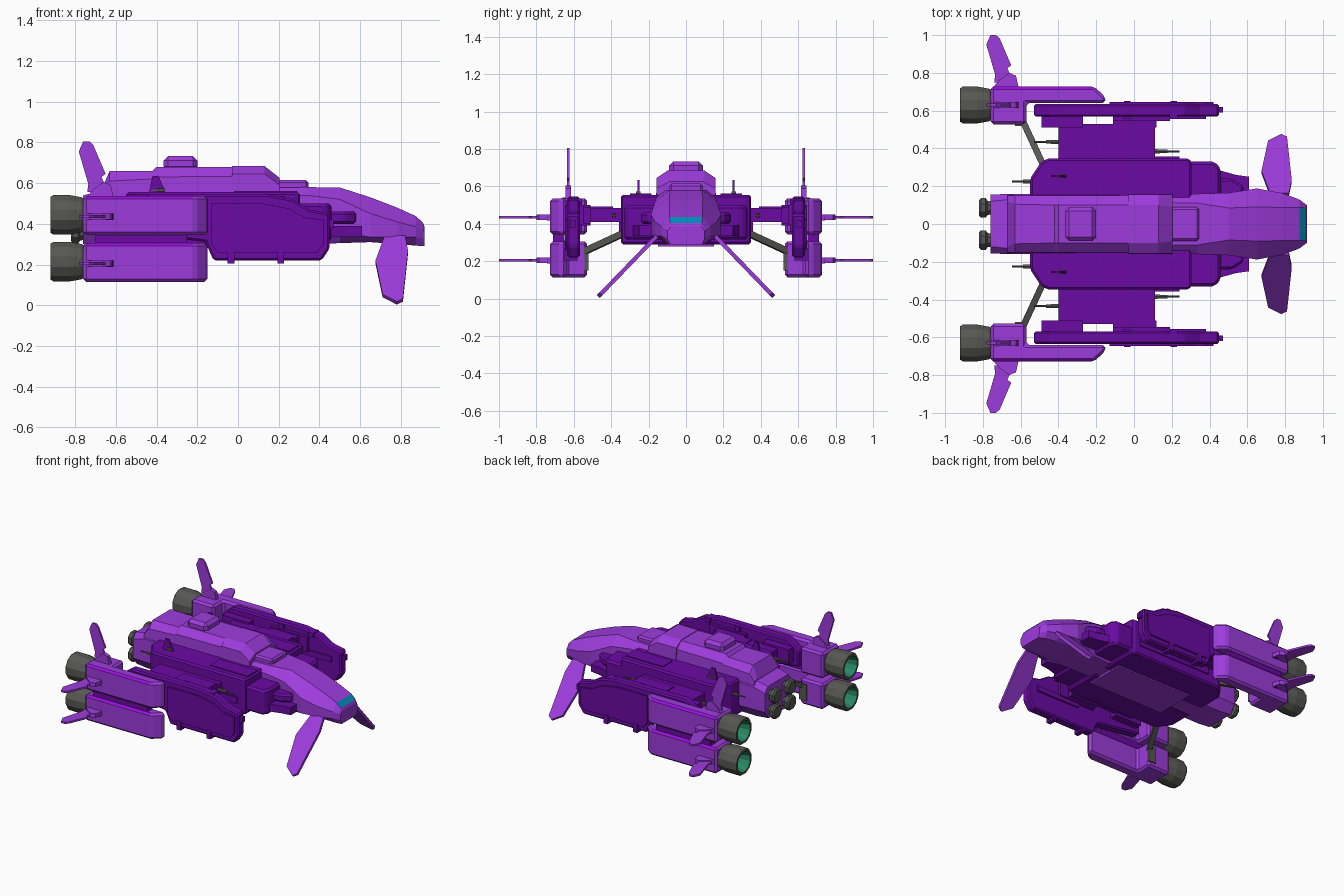
import bpy, bmesh, math
from mathutils import Vector

X, Y, Z = Vector((1, 0, 0)), Vector((0, 1, 0)), Vector((0, 0, 1))


def material(name, rgb):
    m = bpy.data.materials.new(name)
    m.diffuse_color = (*rgb, 1)
    return m


LIGHT = material("light purple", (0.34, 0.045, 0.72))
DARK = material("dark purple", (0.145, 0.003, 0.37))
VIVID = material("vivid violet", (0.33, 0.004, 0.76))
GREY = material("gunmetal grey", (0.095, 0.095, 0.085))
GREEN = material("engine green", (0.02, 0.24, 0.13))
CYAN = material("visor cyan", (0.0, 0.28, 0.5))


def loft(name, rings, mats, bevel=0.0, mirror=True, rule=None, normal_rule=None):
    """Skin a list of equal rings, cap both ends, optionally bevel and mirror over y."""
    bm = bmesh.new()
    vs = [[bm.verts.new(p) for p in r] for r in rings]
    n = len(rings[0])
    for i in range(len(vs) - 1):
        for j in range(n):
            k = (j + 1) % n
            f = bm.faces.new((vs[i][j], vs[i][k], vs[i + 1][k], vs[i + 1][j]))
            if rule:
                f.material_index = rule(i, j)
    bm.faces.new(vs[0])
    end = bm.faces.new(vs[-1])
    if rule:
        end.material_index = rule(len(vs) - 1, -1)
    bmesh.ops.recalc_face_normals(bm, faces=bm.faces)
    if bevel:
        edges = [e for e in bm.edges if e.calc_face_angle(0) > 0.5]
        bmesh.ops.bevel(bm, geom=edges, offset=bevel, segments=1, affect='EDGES', clamp_overlap=True)
    if normal_rule:
        bm.normal_update()
        for f in bm.faces:
            f.material_index = normal_rule(f.normal)
    me = bpy.data.meshes.new(name)
    bm.to_mesh(me)
    bm.free()
    for m in mats:
        me.materials.append(m)
    ob = bpy.data.objects.new(name, me)
    bpy.context.collection.objects.link(ob)
    if mirror:
        mod = ob.modifiers.new("mirror", 'MIRROR')
        mod.use_axis = (False, True, False)
    return ob


def prism(name, pts, v, lo, hi, mat, bevel=0.0, o=(0, 0, 0), **kw):
    """Outline in the plane of x and v, extruded along their normal from lo to hi."""
    w, o = X.cross(v), Vector(o)
    rings = [[o + X * a + v * b + w * c for a, b in pts] for c in (lo, hi)]
    mats = mat if isinstance(mat, list) else [mat]
    return loft(name, rings, mats, bevel, **kw)


def box(name, x0, x1, y0, y1, z0, z1, mat, bevel=0.0, mirror=True):
    return prism(name, [(x0, y0), (x1, y0), (x1, y1), (x0, y1)], Y, z0, z1, mat, bevel, mirror=mirror)


def lathe(name, profile, y, z, sides, mats, rule=None):
    """Turn an (x, radius) profile around a line along x."""
    rings = []
    for x, r in profile:
        angles = [math.tau * (k + 0.5) / sides for k in range(sides)]
        rings.append([Vector((x, y + r * math.cos(a), z + r * math.sin(a))) for a in angles])
    return loft(name, rings, mats, rule=rule)


def sections(name, table, mats, rule=None):
    """Loft symmetric cross-sections: x followed by half-width, height pairs from top down."""
    rings = []
    for x, *wz in table:
        half = [(wz[k], wz[k + 1]) for k in range(0, len(wz), 2)]
        rings.append([Vector((x, w, z)) for w, z in half] + [Vector((x, -w, z)) for w, z in reversed(half)])
    return loft(name, rings, mats, mirror=False, rule=rule)


# Main hull with pointed nose; the sloped front of the nose is the visor
sections("hull", [
    (-0.76, 0.12, 0.54, 0.155, 0.50, 0.155, 0.36, 0.11, 0.30),
    (-0.66, 0.13, 0.565, 0.16, 0.53, 0.16, 0.36, 0.11, 0.29),
    (0.34, 0.11, 0.58, 0.16, 0.54, 0.16, 0.36, 0.11, 0.30),
    (0.50, 0.085, 0.578, 0.165, 0.52, 0.165, 0.36, 0.12, 0.305),
    (0.65, 0.09, 0.53, 0.188, 0.45, 0.185, 0.335, 0.12, 0.31),
    (0.78, 0.088, 0.48, 0.165, 0.41, 0.165, 0.335, 0.11, 0.30),
    (0.875, 0.088, 0.437, 0.13, 0.385, 0.13, 0.335, 0.10, 0.293),
    (0.908, 0.085, 0.405, 0.105, 0.37, 0.105, 0.325, 0.09, 0.29),
    (0.917, 0.08, 0.385, 0.10, 0.36, 0.10, 0.32, 0.085, 0.29)],
    [LIGHT, CYAN], rule=lambda i, j: int(i == 6 and j == 7))

# Raised deck, collar, canopy and roof hatch
sections("upper_deck", [
    (-0.67, 0.12, 0.57, 0.15, 0.56, 0.155, 0.53),
    (-0.63, 0.105, 0.66, 0.15, 0.61, 0.155, 0.53),
    (-0.42, 0.10, 0.66, 0.15, 0.62, 0.155, 0.53),
    (-0.40, 0.10, 0.68, 0.15, 0.63, 0.155, 0.53),
    (0.13, 0.10, 0.68, 0.15, 0.635, 0.155, 0.53),
    (0.20, 0.09, 0.62, 0.15, 0.585, 0.155, 0.53)], [LIGHT])
sections("deck_collar", [
    (-0.03, 0.10, 0.684, 0.157, 0.645, 0.16, 0.53),
    (0.13, 0.10, 0.684, 0.157, 0.645, 0.16, 0.53),
    (0.205, 0.09, 0.625, 0.157, 0.59, 0.16, 0.53)], [LIGHT])
box("canopy_step", 0.17, 0.345, -0.09, 0.09, 0.55, 0.615, LIGHT, 0.012, mirror=False)
box("roof_hatch", -0.365, -0.20, -0.09, 0.09, 0.66, 0.733, LIGHT, 0.022, mirror=False)

# Dark side armour, its raised panel, dorsal vane, forward steps and belly plate
prism("side_armour", [(-0.55, 0.05), (-0.55, 0.24), (-0.49, 0.33), (-0.45, 0.348), (0.29, 0.348), (0.305, 0.33),
                      (0.305, 0.05)], Y, 0.29, 0.555, DARK, 0.025)
box("armour_panel", -0.02, 0.29, 0.185, 0.30, 0.55, 0.561, DARK)
box("armour_side_rail", -0.36, 0.24, 0.34, 0.357, 0.36, 0.41, DARK)
prism("dorsal_vane", [(-0.44, 0.54), (-0.42, 0.635), (-0.39, 0.635), (-0.35, 0.54)], Z, -0.26, -0.248, DARK)
prism("cheek_block", [(0.28, 0.1), (0.28, 0.33), (0.43, 0.33), (0.46, 0.29), (0.46, 0.1)], Y, 0.315, 0.50, DARK, 0.015)
prism("cheek_front", [(0.45, 0.1), (0.45, 0.285), (0.54, 0.26), (0.61, 0.25), (0.61, 0.1)], Y, 0.335, 0.39, DARK)
prism("cheek_upper", [(0.28, 0.1), (0.28, 0.24), (0.52, 0.24), (0.58, 0.20), (0.58, 0.1)], Y, 0.40, 0.46, DARK, 0.012)
box("belly_plate", -0.36, 0.26, -0.15, 0.15, 0.28, 0.295, LIGHT, mirror=False)

# Wing slab and the brackets that carry the outer shield
box("wing", -0.40, 0.11, 0.32, 0.53, 0.41, 0.485, DARK)
box("wing_panel", -0.18, 0.10, 0.39, 0.52, 0.48, 0.492, DARK)
box("rear_bracket", -0.49, -0.27, 0.51, 0.58, 0.39, 0.50, DARK)
box("front_bracket", -0.11, 0.19, 0.545, 0.58, 0.39, 0.50, DARK)
box("front_bracket_arm", -0.11, 0.12, 0.51, 0.56, 0.40, 0.49, DARK)

# Outer shield with feet, rail and nose pin
prism("outer_shield", [(-0.53, 0.36), (-0.53, 0.48), (-0.44, 0.545), (0.14, 0.545), (0.27, 0.52), (0.35, 0.47),
                       (0.45, 0.45), (0.45, 0.28), (0.41, 0.22), (-0.12, 0.22), (-0.16, 0.31)],
      Z, -0.635, -0.568, DARK, 0.01)
prism("shield_face", [(-0.13, 0.30), (-0.13, 0.50), (0.12, 0.50), (0.25, 0.475), (0.33, 0.43), (0.42, 0.42),
                      (0.42, 0.30), (0.39, 0.26), (-0.10, 0.26)], Z, -0.647, -0.63, DARK)
for k, x in enumerate((-0.035, 0.21)):
    box(f"shield_foot_{k}", x - 0.017, x + 0.017, 0.58, 0.65, 0.205, 0.27, DARK)
    box(f"shield_clip_{k}", x - 0.02, x + 0.02, 0.555, 0.625, 0.50, 0.535, DARK)
box("shield_rail", 0.02, 0.38, 0.555, 0.575, 0.36, 0.40, DARK)
box("shield_pin", 0.44, 0.47, 0.59, 0.62, 0.38, 0.42, DARK)

# Twin engine pods per side: casing, nozzle, side fin and fin mount
POD = [(-0.76, 0.528), (-0.57, 0.528), (-0.57, 0.64), (-0.15, 0.64), (-0.15, 0.67), (-0.21, 0.728), (-0.76, 0.728)]
NOZZLE = [(-0.74, 0.075), (-0.77, 0.09), (-0.83, 0.101), (-0.905, 0.101), (-0.92, 0.092), (-0.92, 0.076), (-0.82, 0.05)]
BLADE = [(-0.74, 0.12), (-0.735, 0.16), (-0.782, 0.32), (-0.76, 0.37), (-0.73, 0.37), (-0.71, 0.35), (-0.65, 0.21),
         (-0.67, 0.195), (-0.64, 0.12)]
MOUNT = [(-0.75, 0.09), (-0.71, 0.135), (-0.66, 0.17), (-0.625, 0.155), (-0.61, 0.09)]


def fin(name, v, z):
    prism(name + "_blade", BLADE, v, -0.007, 0.007, LIGHT, o=(0, 0.63, z))
    prism(name + "_mount", MOUNT, v, -0.015, 0.015, LIGHT, o=(0, 0.63, z))


def pod_colour(n):
    return int(n.z > 0.5 and n.y > 0.5 and abs(n.x) < 0.3)


for label, z in (("upper", 0.44), ("lower", 0.21)):
    prism(label + "_pod", POD, Y, z - 0.096, z + 0.096, [LIGHT, VIVID], 0.026, normal_rule=pod_colour)
    lathe(label + "_nozzle", NOZZLE, 0.63, z + 0.004, 12, [GREY, GREEN], rule=lambda i, j: int(i >= 5))
    fin(label + "_side_fin", Y, z - 0.005)
    box(label + "_fin_clip", -0.65, -0.615, 0.72, 0.742, z - 0.022, z + 0.008, DARK)
fin("top_fin", Z, 0.435)
box("pod_link", -0.70, -0.25, 0.65, 0.71, 0.29, 0.36, DARK)

# Grey brace from the hull to the lower pod
a, b = Vector((-0.48, 0.31, 0.36)), Vector((-0.60, 0.57, 0.24))
d = (b - a).normalized()
p = d.cross(Z).normalized() * 0.017
q = d.cross(p).normalized() * 0.017
loft("pod_brace", [[c + p + q, c - p + q, c - p - q, c + p - q] for c in (a, b)] and
     [[c + s * p + t * q for s, t in ((1, 1), (-1, 1), (-1, -1), (1, -1))] for c in (a, b)], [GREY])
box("brace_socket", -0.63, -0.57, 0.52, 0.56, 0.15, 0.27, GREY)

# Slim guns
for k, (x0, x1, y, z) in enumerate(((0.10, 0.24, 0.385, 0.445), (-0.39, -0.53, 0.435, 0.45), (-0.52, -0.645, 0.225, 0.47),
                                    (-0.36, -0.43, 0.255, 0.565))):
    m = x0 + (x1 - x0) * 0.55
    lathe(f"gun_{k}", [(x0, 0.013), (m, 0.011), (m, 0.006), (x1, 0.006)], y, z, 6, [GREY])

# Small tail thrusters
for k, z in enumerate((0.355, 0.47)):
    lathe(f"tail_thruster_{k}", [(-0.74, 0.035), (-0.775, 0.04), (-0.785, 0.056), (-0.81, 0.056), (-0.82, 0.045)],
          0.085, z, 8, [GREY])

# Drooping nose fins
prism("nose_fin", [(0.72, -0.02), (0.675, 0.15), (0.71, 0.38), (0.78, 0.43), (0.81, 0.41), (0.835, 0.08), (0.82, -0.02)],
      Vector((0, 0.695, -0.719)), -0.011, 0.011, LIGHT, o=(0, 0.17, 0.32))
